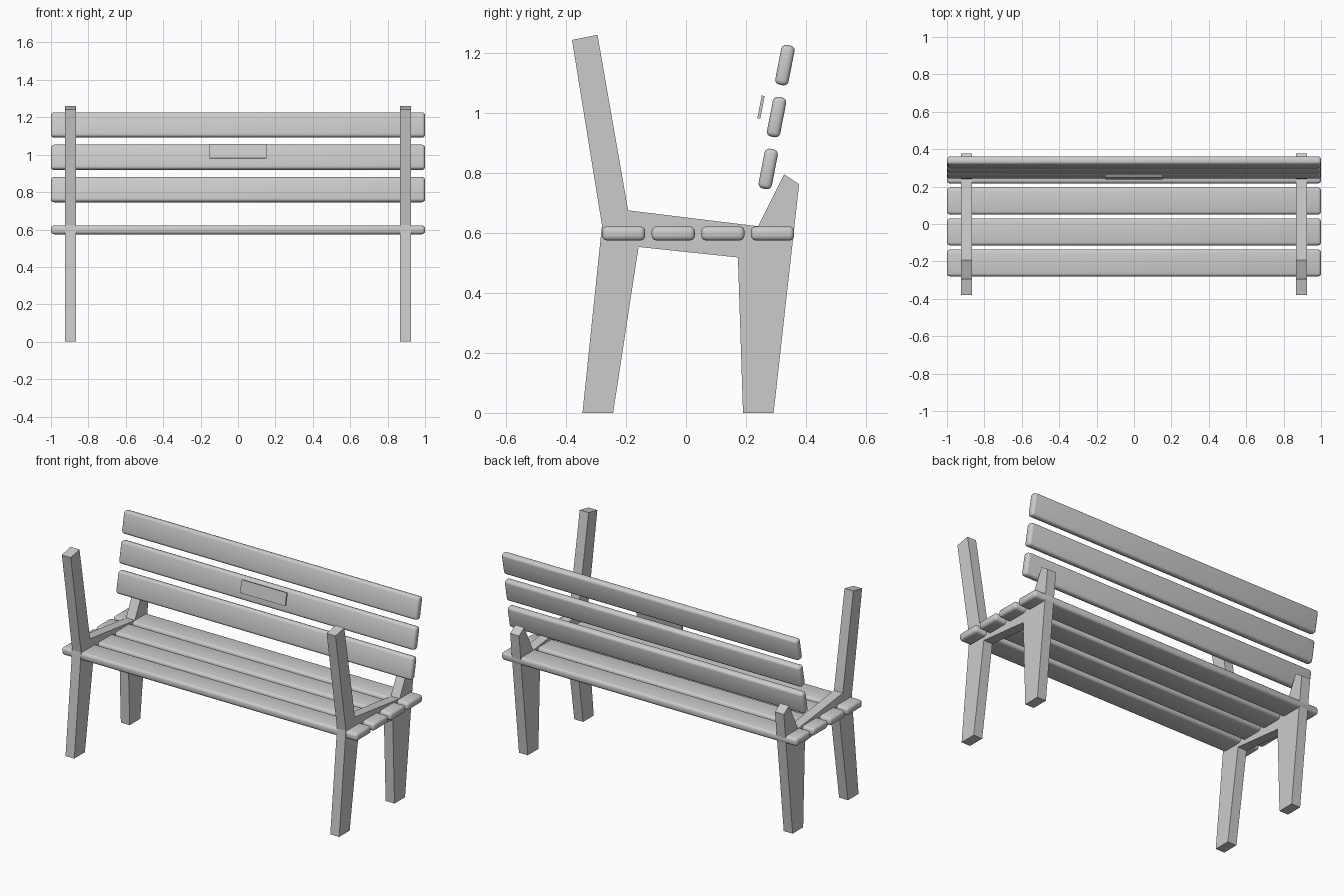
import bpy, bmesh
from math import radians
from mathutils import Matrix

cube = bpy.data.objects.get("Cube")
if cube:
    bpy.data.objects.remove(cube, do_unlink=True)

GREY = (0.6, 0.6, 0.6, 1)
grey = bpy.data.materials.new("plain grey")
grey.use_nodes = True
grey.diffuse_color = GREY
grey.node_tree.nodes["Principled BSDF"].inputs["Base Color"].default_value = GREY

TILT = radians(-11)


def add_object(name, bm):
    bmesh.ops.recalc_face_normals(bm, faces=bm.faces)
    mesh = bpy.data.meshes.new(name)
    bm.to_mesh(mesh)
    bm.free()
    mesh.materials.append(grey)
    obj = bpy.data.objects.new(name, mesh)
    bpy.context.collection.objects.link(obj)
    return obj


def board(name, size, location, tilt=0.0, round_edge=0.0):
    """Box with optional rounded, softly shaded edges."""
    bm = bmesh.new()
    bmesh.ops.create_cube(bm, size=1, matrix=Matrix.Diagonal((*size, 1)))
    if round_edge:
        bmesh.ops.bevel(bm, geom=bm.edges[:], offset=round_edge, segments=3,
                        profile=0.5, affect='EDGES')
        for face in bm.faces:
            face.smooth = True
    obj = add_object(name, bm)
    obj.location = location
    obj.rotation_euler.x = tilt
    return obj


# Side frames: one outline holding both legs, the rail and the uprights
OUTLINE = [(-0.345, 0), (-0.243, 0), (-0.158, 0.553), (0.173, 0.518),
           (0.19, 0), (0.292, 0), (0.377, 0.762), (0.327, 0.795),
           (0.24, 0.622), (-0.193, 0.675), (-0.295, 1.26), (-0.38, 1.243),
           (-0.28, 0.625)]
FRAME_X, FRAME_W = 0.896, 0.06
for side, sign in (("left", 1), ("right", -1)):
    bm = bmesh.new()
    start = sign * FRAME_X - FRAME_W / 2
    face = bm.faces.new([bm.verts.new((start, y, z)) for y, z in OUTLINE])
    out = bmesh.ops.extrude_face_region(bm, geom=[face])
    moved = [v for v in out["geom"] if isinstance(v, bmesh.types.BMVert)]
    bmesh.ops.translate(bm, verts=moved, vec=(FRAME_W, 0, 0))
    add_object(f"{side}_side_frame", bm)

# Seat slats
for i in range(4):
    board(f"seat_slat_{i + 1}", (2, 0.144, 0.047),
          (0, -0.208 + i * 0.1655, 0.598), round_edge=0.016)

# Leaning backrest slats
for i in range(3):
    board(f"back_slat_{i + 1}", (2, 0.045, 0.135),
          (0, 0.274 + i * 0.0278, 0.813 + i * 0.173), TILT, round_edge=0.016)

# Small plate in front of the middle back slat
board("back_plate", (0.306, 0.01, 0.077), (0, 0.25, 1.019), TILT)
